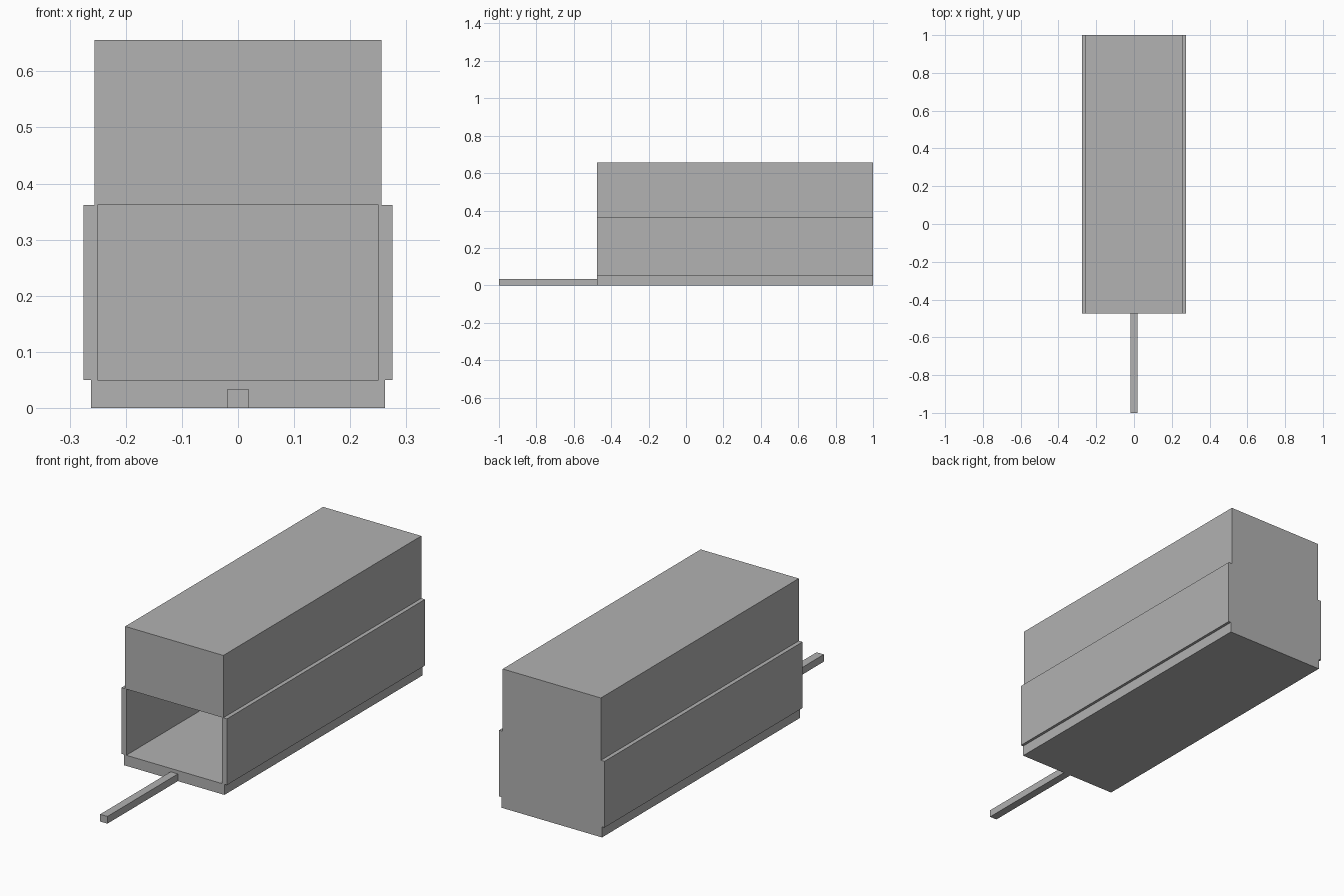
import bpy

cube = bpy.data.objects.get("Cube")
if cube:
    bpy.data.objects.remove(cube, do_unlink=True)

# One plain grey for every part
grey = bpy.data.materials.new("plain grey")
grey.use_nodes = True
colour = (0.445, 0.445, 0.445, 1)
grey.diffuse_color = colour
grey.node_tree.nodes["Principled BSDF"].inputs["Base Color"].default_value = colour

FRONT, BACK = -0.475, 1.0
BASE_TOP, WALL_TOP, TOP = 0.05, 0.362, 0.656
INNER, OUTER = 0.25, 0.275


def box(name, x, y, z):
    """Add a box spanning the given (low, high) ranges."""
    spans = (x, y, z)
    bpy.ops.mesh.primitive_cube_add(size=1, location=[(a + b) / 2 for a, b in spans])
    part = bpy.context.object
    part.name = name
    part.scale = [b - a for a, b in spans]
    bpy.ops.object.transform_apply(location=False, rotation=False, scale=True)
    part.data.materials.append(grey)
    return part


# Floor slab and solid upper block
box("base", (-0.262, 0.262), (FRONT, BACK), (0, BASE_TOP))
box("upper_block", (-0.256, 0.256), (FRONT, BACK), (WALL_TOP, TOP))

# Walls around the chamber, open at the front
for side, name in ((1, "left_wall"), (-1, "right_wall")):
    box(name, sorted((side * INNER, side * OUTER)), (FRONT, BACK), (BASE_TOP, WALL_TOP))
box("back_wall", (-INNER, INNER), (BACK - 0.025, BACK), (BASE_TOP, WALL_TOP))

# Thin bar reaching out of the front
box("front_bar", (-0.019, 0.019), (-1, FRONT), (0, 0.034))
